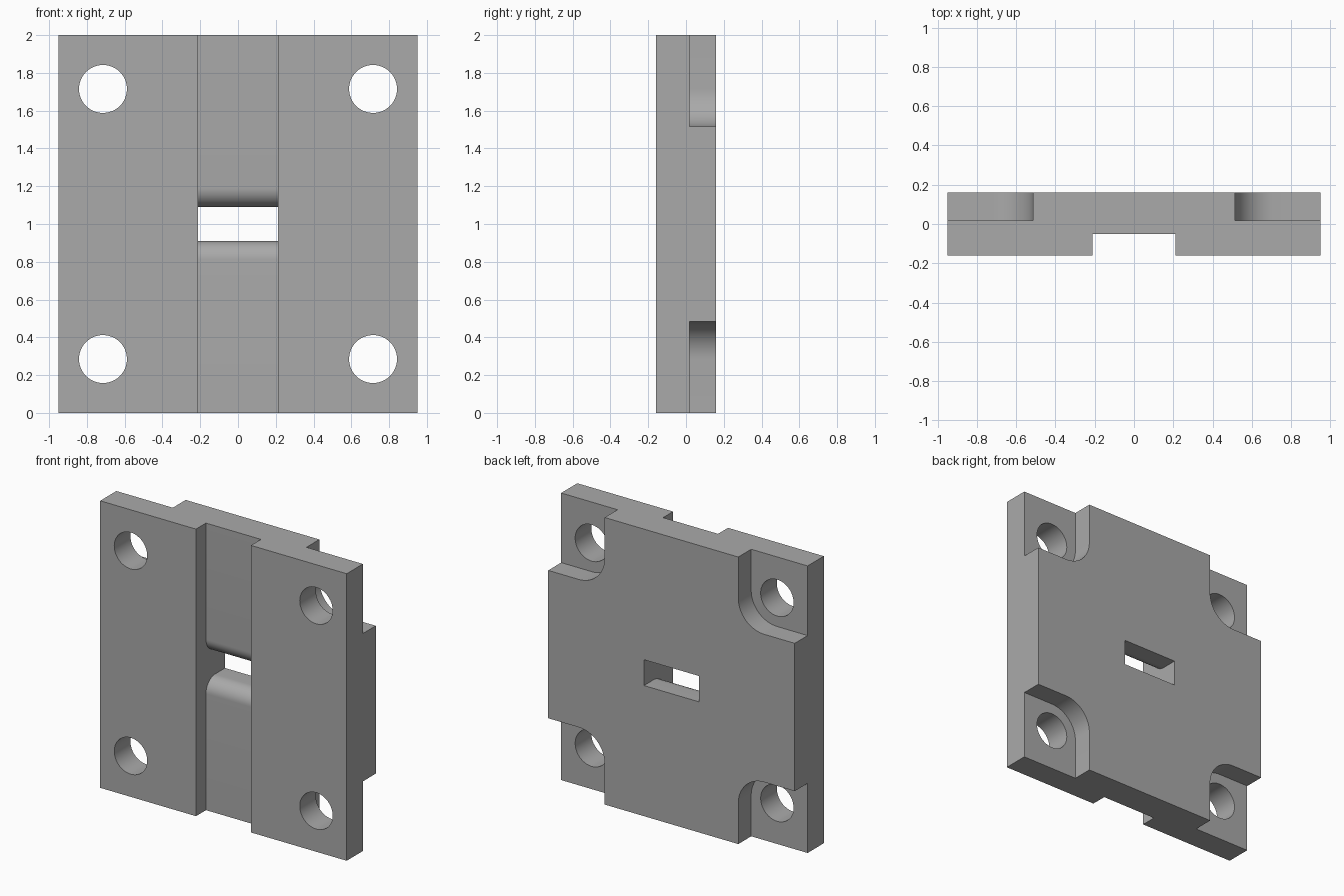
import bpy, bmesh, math
from mathutils import Vector

if "Cube" in bpy.data.objects:
    bpy.data.objects.remove(bpy.data.objects["Cube"], do_unlink=True)

HALF_W, HALF_D, HEIGHT = 0.95, 0.16, 2.0
HOLE_X, HOLE_Z, HOLE_R, POCKET_R = 0.715, 0.715, 0.127, 0.2
MID = HEIGHT / 2

grey = bpy.data.materials.new("plain grey")
grey.use_nodes = True
colour = (0.4, 0.4, 0.4, 1)
grey.diffuse_color = colour
grey.node_tree.nodes["Principled BSDF"].inputs["Base Color"].default_value = colour


def arc(cx, cy, r, start, end, steps):
    """Points along a circular arc, angles in degrees."""
    angles = [math.radians(start + (end - start) * i / steps) for i in range(steps + 1)]
    return [(cx + r * math.cos(a), cy + r * math.sin(a)) for a in angles]


def prism(name, profile, axis, low, high):
    """Extrude a 2D profile along x (profile in y, z) or y (profile in x, z)."""
    place = (lambda p: (low, p[0], p[1])) if axis == "x" else (lambda p: (p[0], low, p[1]))
    shift = Vector((high - low, 0, 0)) if axis == "x" else Vector((0, high - low, 0))
    bm = bmesh.new()
    face = bm.faces.new([bm.verts.new(place(p)) for p in profile])
    new = bmesh.ops.extrude_face_region(bm, geom=[face])["geom"]
    bmesh.ops.translate(bm, vec=shift, verts=[v for v in new if isinstance(v, bmesh.types.BMVert)])
    bmesh.ops.recalc_face_normals(bm, faces=bm.faces)
    mesh = bpy.data.meshes.new(name)
    bm.to_mesh(mesh)
    bm.free()
    mesh.materials.append(grey)
    obj = bpy.data.objects.new(name, mesh)
    bpy.context.collection.objects.link(obj)
    return obj


# Plate
plate = prism("mounting_plate",
              [(-HALF_W, 0), (HALF_W, 0), (HALF_W, HEIGHT), (-HALF_W, HEIGHT)],
              "y", -HALF_D, HALF_D)

# Front channel joined to the central slot, whose front lips are rounded
floor, slot, lip = -0.05, 0.09, 0.1
lower = arc(floor + lip, MID - slot - lip, lip, 180, 90, 12)
upper = [(y, HEIGHT - z) for y, z in reversed(lower)]
channel = ([(-0.4, -0.2), (floor, -0.2)] + lower
           + [(0.4, MID - slot), (0.4, MID + slot)] + upper
           + [(floor, 2.2), (-0.4, 2.2)])
cutters = [prism("channel_cutter", channel, "x", -0.212, 0.212)]

# Rounded corner pockets on the back, with a bolt hole through each
for sx in (-1, 1):
    for sz in (-1, 1):
        pocket = arc(HOLE_X, HOLE_Z, POCKET_R, 180, 270, 16) + [
            (1.2, HOLE_Z - POCKET_R), (1.2, 1.2), (HOLE_X - POCKET_R, 1.2)]
        hole = arc(HOLE_X, HOLE_Z, HOLE_R, 0, 360, 48)[:-1]
        for name, shape, front in (("pocket_cutter", pocket, 0.018), ("hole_cutter", hole, -0.4)):
            points = [(sx * x, MID + sz * z) for x, z in shape]
            cutters.append(prism(name, points, "y", front, 0.4))

# Cut the plate
bpy.context.view_layer.objects.active = plate
plate.select_set(True)
for cutter in cutters:
    mod = plate.modifiers.new("cut", "BOOLEAN")
    mod.operation, mod.solver, mod.object = "DIFFERENCE", "EXACT", cutter
    bpy.ops.object.modifier_apply(modifier=mod.name)
    bpy.data.objects.remove(cutter, do_unlink=True)

bpy.ops.object.shade_smooth_by_angle(angle=math.radians(30))
